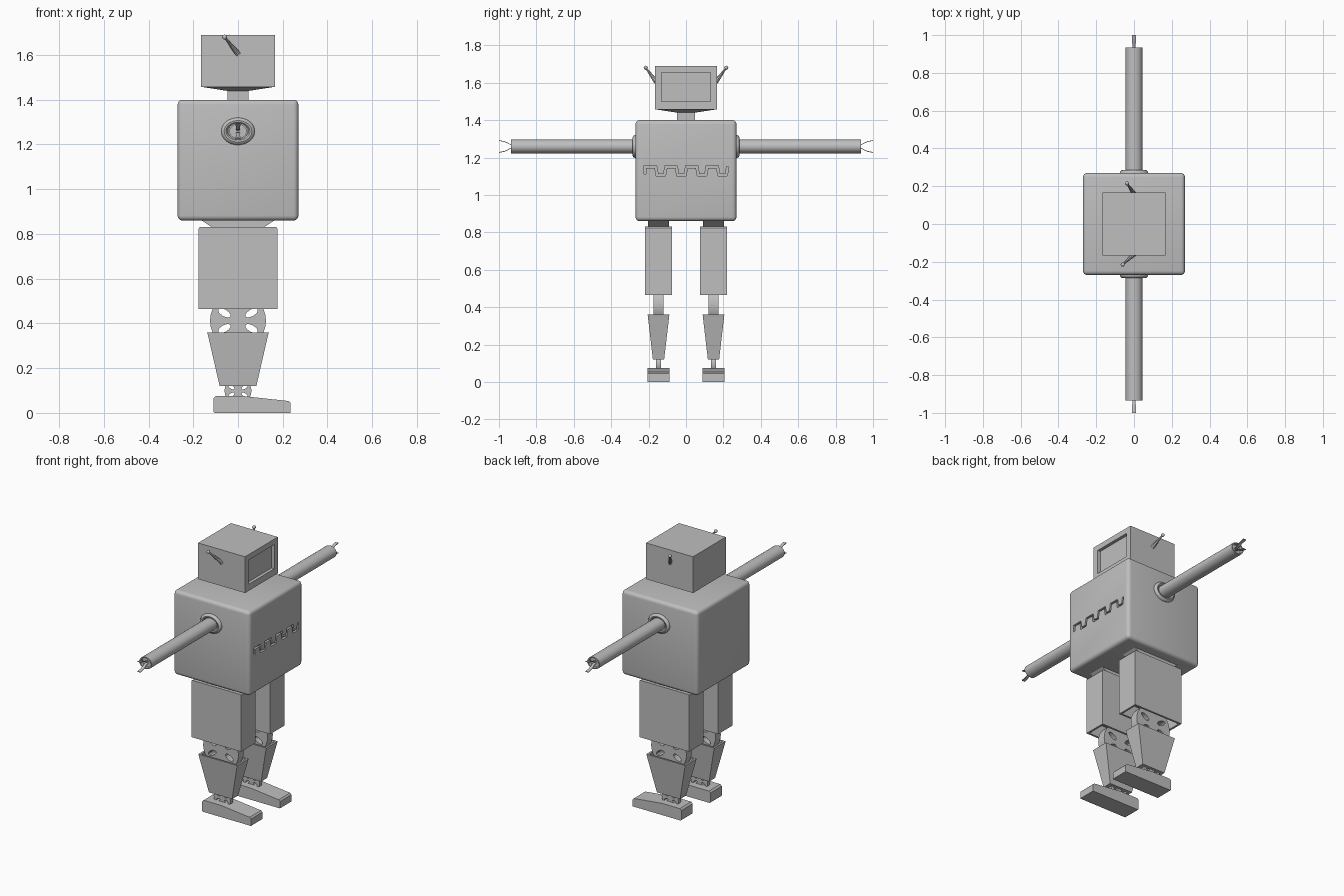
import bpy, bmesh, math
from mathutils import Vector

if "Cube" in bpy.data.objects:
    bpy.data.objects.remove(bpy.data.objects["Cube"])

grey = bpy.data.materials.new("light_grey")
grey.diffuse_color = (0.52, 0.52, 0.52, 1)
grey.use_nodes = True
grey.node_tree.nodes["Principled BSDF"].inputs["Base Color"].default_value = grey.diffuse_color


def make(name, bm, smooth=False):
    bmesh.ops.recalc_face_normals(bm, faces=bm.faces[:])
    me = bpy.data.meshes.new(name)
    bm.to_mesh(me)
    bm.free()
    me.materials.append(grey)
    ob = bpy.data.objects.new(name, me)
    bpy.context.collection.objects.link(ob)
    if smooth:
        bpy.context.view_layer.objects.active = ob
        bpy.ops.object.select_all(action='DESELECT')
        ob.select_set(True)
        bpy.ops.object.shade_smooth_by_angle(angle=math.radians(35))
    return ob


def loft(name, rings, smooth=False):
    """Skin closed rings of points and cap both ends."""
    bm = bmesh.new()
    vs = [[bm.verts.new(p) for p in r] for r in rings]
    n = len(vs[0])
    for a, b in zip(vs, vs[1:]):
        for i in range(n):
            j = (i + 1) % n
            bm.faces.new((a[i], a[j], b[j], b[i]))
    bm.faces.new(vs[0])
    bm.faces.new(vs[-1])
    return make(name, bm, smooth)


def block(name, cy, sections):
    """Stack of rectangles given as (half x, half y, z)."""
    return loft(name, [[(-x, cy - y, z), (x, cy - y, z), (x, cy + y, z), (-x, cy + y, z)]
                       for x, y, z in sections])


def ellipse(rx, rz, y, z, n=32):
    return [(rx * math.cos(t * math.tau / n), y, z + rz * math.sin(t * math.tau / n))
            for t in range(n)]


def cut(ob, cutter):
    cutter.hide_render = True
    cutter.hide_set(True)
    m = ob.modifiers.new("cut", 'BOOLEAN')
    m.object = cutter
    m.solver = 'EXACT'


def rod(name, p, q, r1, r2, n=10):
    p, q = Vector(p), Vector(q)
    d = (q - p).normalized()
    u = d.orthogonal().normalized()
    v = d.cross(u)
    ring = lambda c, r: [c + r * (u * math.cos(t * math.tau / n) + v * math.sin(t * math.tau / n))
                         for t in range(n)]
    return loft(name, [ring(p, r1), ring(q, r2)], True)


def wheel(name, cy, cz, r, half):
    """Joint disc with four oval windows."""
    ob = loft(name, [ellipse(r, r, cy - half, cz), ellipse(r, r, cy + half, cz)], True)
    bm = bmesh.new()
    for sx in (-1, 1):
        for sz in (-1, 1):
            d = Vector((sx * 0.87, 0, sz * 0.5))
            e = Vector((-sx * 0.5, 0, sz * 0.87))
            c = Vector((0, cy, cz)) + d * r * 0.56
            loop = [c + d * r * 0.25 * math.cos(t * math.tau / 12)
                    + e * r * 0.12 * math.sin(t * math.tau / 12) for t in range(12)]
            f = bm.faces.new([bm.verts.new(p - Vector((0, half * 2, 0))) for p in loop])
            g = bmesh.ops.extrude_face_region(bm, geom=[f])
            bmesh.ops.translate(bm, vec=(0, half * 4, 0),
                                verts=[v for v in g['geom'] if isinstance(v, bmesh.types.BMVert)])
    cut(ob, make(name + "_cutter", bm))


# Torso with rounded edges
bm = bmesh.new()
bmesh.ops.create_cube(bm, size=0.54)
bmesh.ops.translate(bm, vec=(0, 0, 1.13), verts=bm.verts[:])
bmesh.ops.bevel(bm, geom=bm.edges[:], offset=0.022, segments=4, profile=0.5, affect='EDGES')
torso = make("torso", bm, True)

# Square-wave groove across the chest
hi, lo = 1.15, 1.106
path = [(-0.219, 1.112), (-0.219, hi)]
for k in range(4):
    y = -0.162 + 0.11 * k
    path += [(y, hi), (y + 0.008, lo), (y + 0.047, lo), (y + 0.055, hi)]
path = [Vector(p) for p in path]
sides = []
for i, p in enumerate(path):
    a = (p - path[i - 1]).normalized() if i else (path[1] - p).normalized()
    b = (path[i + 1] - p).normalized() if i < len(path) - 1 else a
    na, nb = Vector((-a.y, a.x)), Vector((-b.y, b.x))
    m = (na + nb) / (1 + na.dot(nb)) * 0.006
    sides.append((p + m, p - m))
cut(torso, loft("groove_cutter", [[(0.255, l.x, l.y), (0.3, l.x, l.y), (0.3, r.x, r.y), (0.255, r.x, r.y)]
                                  for l, r in sides]))

# Neck and head with tapered underside
block("neck", 0, [(0.047, 0.047, 1.39), (0.047, 0.047, 1.45)])
head = block("head", 0, [(0.05, 0.05, 1.44), (0.166, 0.166, 1.458), (0.166, 0.166, 1.69)])
cut(head, loft("screen_cutter", [[(x, -0.13, 1.5), (x, 0.13, 1.5), (x, 0.13, 1.655), (x, -0.13, 1.655)]
                                 for x in (0.146, 0.2)]))

for s, side in ((1, "left_"), (-1, "right_")):
    # Antenna with ball tip
    tip = Vector((-0.037 if s > 0 else -0.06, s * 0.215, 1.68))
    rod(side + "antenna", (0, s * 0.16, 1.605), tip, 0.013, 0.004)
    bm = bmesh.new()
    bmesh.ops.create_uvsphere(bm, u_segments=12, v_segments=8, radius=0.011)
    bmesh.ops.translate(bm, vec=tip, verts=bm.verts[:])
    make(side + "antenna_ball", bm, True)

    # Shoulder collar and arm with recessed end
    az = 1.259
    loft(side + "shoulder_ring", [ellipse(rx, rx - 0.014, s * y, az) for rx, y in
                                  ((0.075, 0.26), (0.075, 0.274), (0.07, 0.282), (0.062, 0.286),
                                   (0.054, 0.284), (0.048, 0.276))], True)
    loft(side + "arm", [ellipse(rx, rx - 0.006, s * y, az) for rx, y in
                        ((0.044, 0.26), (0.044, 0.935), (0.037, 0.935), (0.037, 0.915))], True)

    # Two curved gripper fingers
    for d, tag in ((1, "upper"), (-1, "lower")):
        rings = []
        for y, o, w in ((0.91, 0.003, 0.007), (0.935, 0.006, 0.008), (0.95, 0.015, 0.009),
                        (0.97, 0.024, 0.01), (1.0, 0.03, 0.011)):
            rings.append([(x, s * y, az + d * (o + t)) for x, t in
                          ((-w, 0), (w, 0), (w, 0.004), (-w, 0.004))])
        loft(side + tag + "_finger", rings, True)

    # Leg: hip, hollow thigh, knee, hollow shin, ankle
    cy = s * 0.147
    block(side + "hip", cy, [(0.11, 0.055, 0.825), (0.165, 0.055, 0.862)])
    block(side + "thigh", cy, [(0.171, 0.073, 0.83), (0.176, 0.073, 0.823), (0.176, 0.073, 0.465),
                               (0.163, 0.06, 0.465), (0.163, 0.06, 0.55)])
    wheel(side + "knee", cy, 0.412, 0.125, 0.027)
    block(side + "shin", cy, [(0.082, 0.03, 0.12), (0.135, 0.057, 0.35), (0.138, 0.058, 0.36),
                              (0.126, 0.047, 0.36), (0.106, 0.038, 0.27)])
    wheel(side + "ankle", cy, 0.098, 0.06, 0.013)

    # Foot with sloped toe
    prof = [(-0.105, 0), (0.235, 0), (0.235, 0.044), (0.226, 0.053), (0.025, 0.075),
            (-0.1, 0.075), (-0.11, 0.065), (-0.11, 0.005)]
    loft(side + "foot", [[(x, cy + h, z) for x, z in prof] for h in (-0.058, 0.058)])
